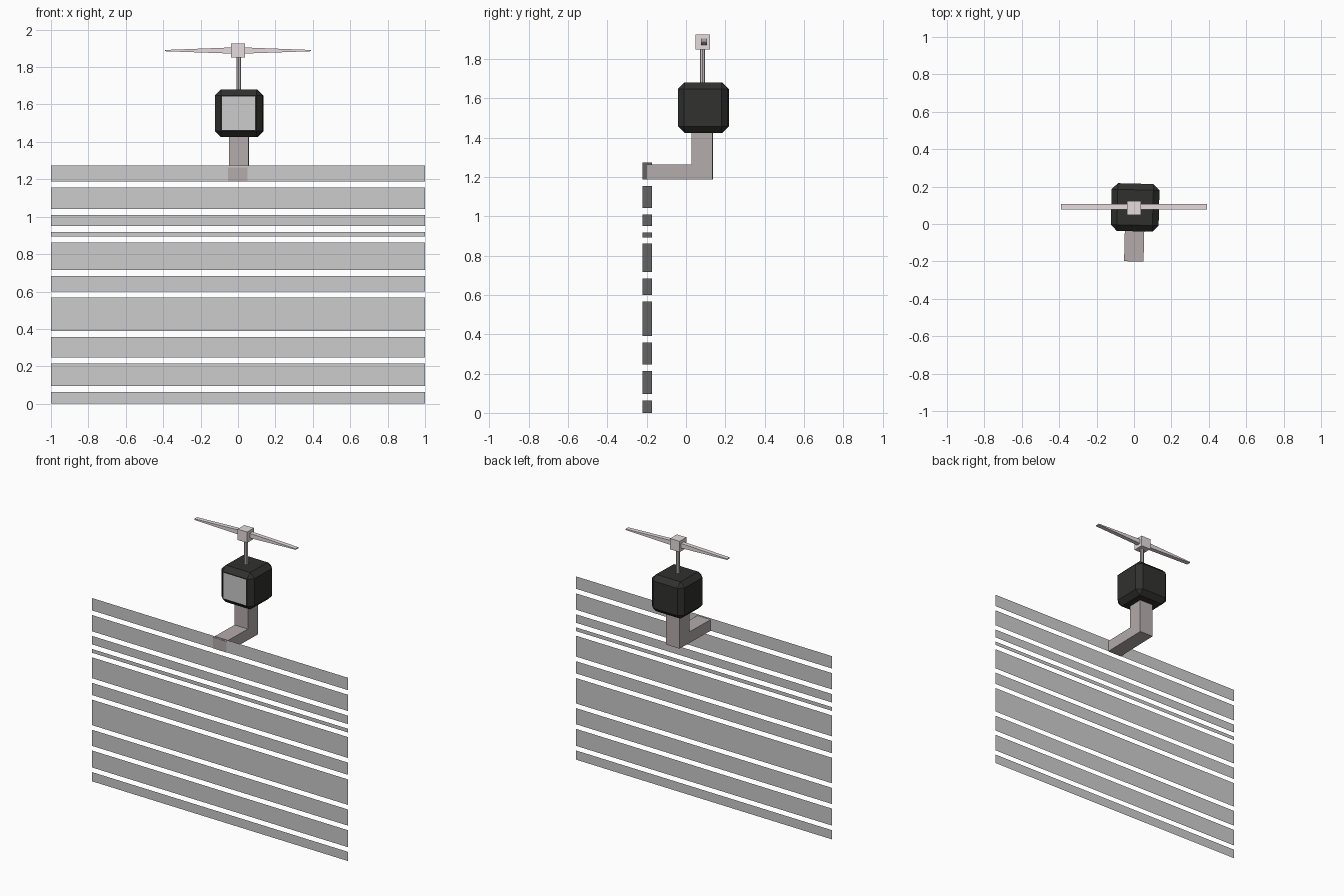
import bpy, bmesh, math
from mathutils import Matrix, Vector

if "Cube" in bpy.data.objects:
    bpy.data.objects.remove(bpy.data.objects["Cube"])

# The slats, arm and head are turned slightly about a vertical axis
PIVOT = Vector((0, -0.197, 0))
TURN = (Matrix.Translation(PIVOT) @ Matrix.Rotation(math.radians(-1.4), 4, 'Z')
        @ Matrix.Translation(-PIVOT))


def material(name, rgb):
    m = bpy.data.materials.new(name)
    m.diffuse_color = (*rgb, 1)
    m.use_nodes = True
    m.node_tree.nodes["Principled BSDF"].inputs["Base Color"].default_value = m.diffuse_color
    return m


BLACK = material("black", (0.03, 0.03, 0.028))
GREY = material("screen_grey", (0.8, 0.8, 0.8))
BROWN = material("warm_grey", (0.46, 0.41, 0.41))
PALE = material("pale_grey", (0.78, 0.71, 0.72))
STEM = material("stem_grey", (0.6, 0.54, 0.55))


def finish(bm, name, mats=(), turned=False):
    if turned:
        bm.transform(TURN)
    me = bpy.data.meshes.new(name)
    bm.to_mesh(me)
    bm.free()
    for m in mats:
        me.materials.append(m)
    ob = bpy.data.objects.new(name, me)
    bpy.context.collection.objects.link(ob)
    return ob


def box(bm, lo, hi):
    lo, hi = Vector(lo), Vector(hi)
    mat = Matrix.Translation((lo + hi) / 2) @ Matrix.Diagonal((*(hi - lo), 1))
    return bmesh.ops.create_cube(bm, size=1, matrix=mat)["verts"]


# Slatted panel: flat strips of varying height with even gaps
bm = bmesh.new()
z = 0.0
for h in (0.064, 0.118, 0.112, 0.177, 0.085, 0.145, 0.026, 0.059, 0.113, 0.086):
    bm.faces.new([bm.verts.new((x, PIVOT.y, zz)) for x, zz in
                  ((-1, z), (1, z), (1, z + h), (-1, z + h))])
    z += h + 0.032
finish(bm, "slats", turned=True)

# L-shaped support arm extruded across x
bm = bmesh.new()
profile = [(-0.2, 1.187), (0.135, 1.187), (0.135, 1.43), (0.029, 1.43),
           (0.029, 1.264), (-0.2, 1.264)]
face = bm.faces.new([bm.verts.new((-0.053, y, zz)) for y, zz in profile])
ext = bmesh.ops.extrude_face_region(bm, geom=[face])["geom"]
bmesh.ops.translate(bm, vec=(0.104, 0, 0),
                    verts=[v for v in ext if isinstance(v, bmesh.types.BMVert)])
bmesh.ops.recalc_face_normals(bm, faces=bm.faces)
finish(bm, "support_arm", [BROWN], turned=True)

# Chamfered head with a screen inset in its front
bm = bmesh.new()
box(bm, (-0.129, -0.039, 1.425), (0.127, 0.216, 1.681))
bmesh.ops.bevel(bm, geom=bm.edges[:], offset=0.033, segments=1, affect='EDGES')
bm.normal_update()
front = min(bm.faces, key=lambda f: f.calc_center_median().y)
bmesh.ops.inset_individual(bm, faces=[front], thickness=0.008)
front.material_index = 1
finish(bm, "head", [BLACK, GREY], turned=True)

# Stem above the head
bm = bmesh.new()
bmesh.ops.create_cone(bm, cap_ends=True, segments=8, radius1=0.013, radius2=0.013,
                      depth=0.19, matrix=Matrix.Translation((0.004, 0.084, 1.765)))
finish(bm, "rotor_stem", [STEM])

# Rotor hub
bm = bmesh.new()
box(bm, (-0.037, 0.048, 1.85), (0.037, 0.122, 1.925))
finish(bm, "rotor_hub", [PALE])

# Two blades tapering in thickness towards the tips
for side, name in ((-1, "left_blade"), (1, "right_blade")):
    bm = bmesh.new()
    verts = box(bm, (min(side * 0.03, side * 0.39), 0.077, 1.872),
                (max(side * 0.03, side * 0.39), 0.107, 1.905))
    for v in verts:
        if abs(v.co.x) > 0.2:
            v.co.z = 1.888 + (v.co.z - 1.888) * 0.2
    finish(bm, name, [PALE])
